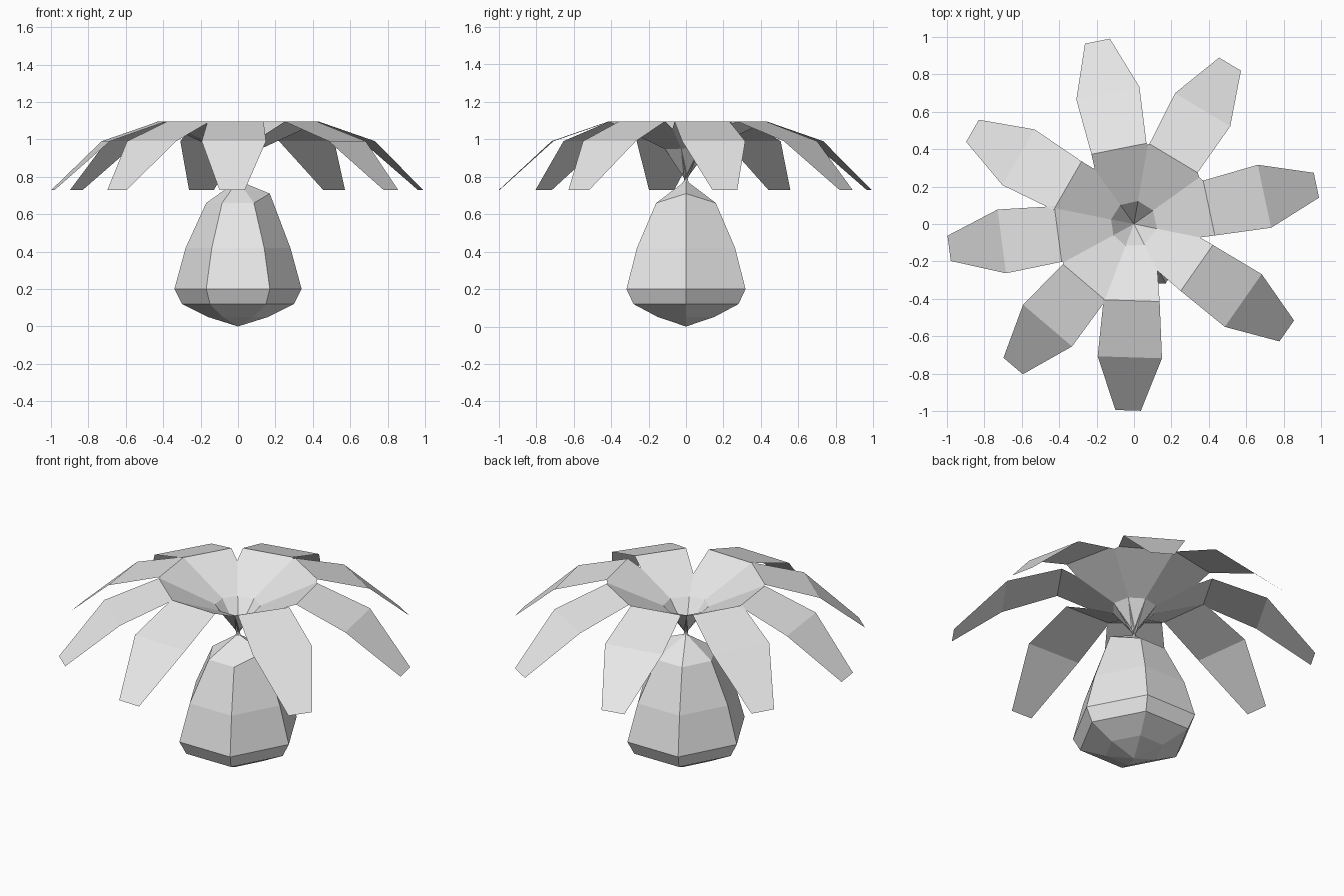
import bpy, math

cube = bpy.data.objects.get("Cube")
if cube:
    bpy.data.objects.remove(cube, do_unlink=True)

# One plain light grey for everything
grey = bpy.data.materials.new("light_grey")
grey.use_nodes = True
colour = (0.8, 0.8, 0.8, 1)
grey.diffuse_color = colour
grey.node_tree.nodes["Principled BSDF"].inputs["Base Color"].default_value = colour


def add_mesh(name, verts, faces):
    mesh = bpy.data.meshes.new(name)
    mesh.from_pydata(verts, [], faces)
    mesh.materials.append(grey)
    mesh.update()
    obj = bpy.data.objects.new(name, mesh)
    bpy.context.collection.objects.link(obj)
    return obj


# Six-sided bulb, closed by a point at each end
SIDES = 6
profile = [(0.05, 0.16), (0.12, 0.30), (0.20, 0.34), (0.42, 0.28), (0.66, 0.17)]
verts = []
for z, r in profile:
    for i in range(SIDES):
        a = math.tau * i / SIDES
        lift = 0.05 if (z > 0.6 and i == 0) else 0
        verts.append((r * math.cos(a), 1.08 * r * math.sin(a), z + lift))
bottom, top = len(verts), len(verts) + 1
verts += [(0, 0, 0), (0, 0, 0.78)]
faces = []
last = (len(profile) - 1) * SIDES
for i in range(SIDES):
    j = (i + 1) % SIDES
    for k in range(0, last, SIDES):
        faces.append((k + i, k + j, k + SIDES + j, k + SIDES + i))
    faces += [(bottom, j, i), (last + i, last + j, top)]
add_mesh("bulb", verts, faces)

# Petal directions, and the radius of the notch after each petal
directions = [-91.8, -35, 12, 59, 101.3, 150, 187.5, 229.6]
notches = [0.28, 0.36, 0.43, 0.43, 0.36, 0.43, 0.43, 0.43]
RIM, RIM_Z, THROAT, THROAT_Z = 0.41, 1.095, 0.115, 0.95


def funnel_z(distance):
    return THROAT_Z + (RIM_Z - THROAT_Z) * (distance - THROAT) / (RIM - THROAT)


def petal(index):
    a = math.radians(directions[index])
    count = len(directions)
    after = math.radians((directions[(index + 1) % count] - directions[index]) % 360) / 2
    before = math.radians((directions[index] - directions[index - 1]) % 360) / 2

    def place(out, side, z):
        return (out * math.cos(a) - side * math.sin(a),
                out * math.sin(a) + side * math.cos(a), z)

    def polar(radius, angle):
        out = radius * math.cos(angle)
        return place(out, radius * math.sin(angle), min(funnel_z(out), RIM_Z))

    # Stem spike, throat, notches, rim, fold and tip
    pts = [place(-0.03, 0, 0.75),
           polar(0.125, -before), polar(0.125, after),
           polar(notches[index - 1], -before), polar(notches[index], after),
           place(RIM, -0.15, RIM_Z), place(RIM, 0.15, RIM_Z),
           place(0.713, -0.172, 0.99), place(0.713, 0.172, 0.99),
           place(0.997, -0.068, 0.73), place(0.997, 0.068, 0.73)]
    add_mesh(f"petal_{index + 1}", pts,
             [(0, 1, 2), (1, 3, 5, 6, 4, 2), (5, 7, 8, 6), (7, 9, 10, 8)])


for n in range(len(directions)):
    petal(n)
